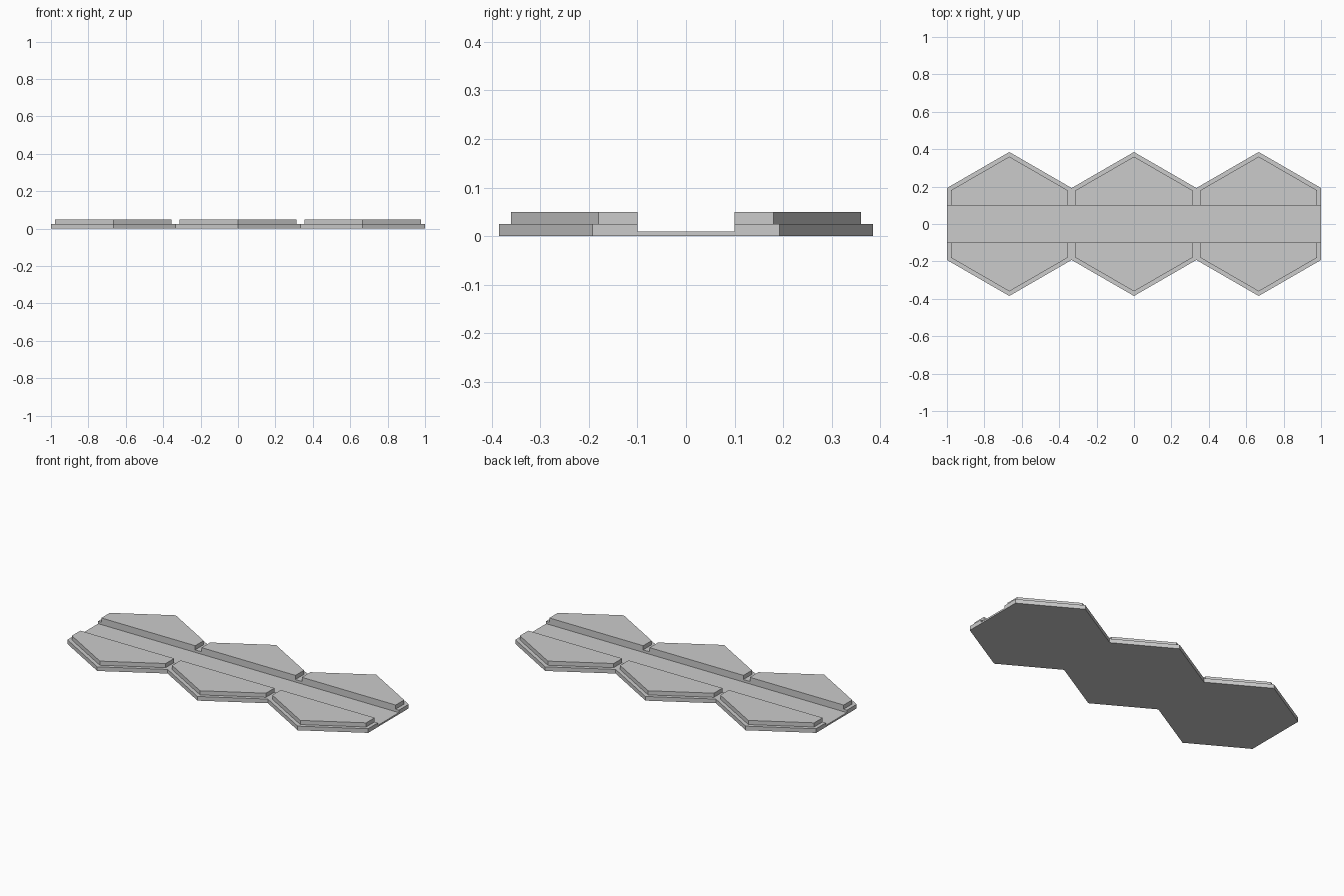
import bpy, bmesh
from math import sqrt

cube = bpy.data.objects.get("Cube")
if cube:
    bpy.data.objects.remove(cube, do_unlink=True)

APOTHEM = 1 / 3        # half the flat-to-flat width of one tile
INSET = 0.312          # the same for the raised slabs
HALF_GROOVE = 0.1
FLOOR, LEDGE, TOP = 0.01, 0.025, 0.05
CENTRES = [i * 2 * APOTHEM for i in (-1, 0, 1)]

grey = bpy.data.materials.new("stone grey")
grey.use_nodes = True
colour = (0.6, 0.6, 0.6, 1)
grey.diffuse_color = colour
grey.node_tree.nodes["Principled BSDF"].inputs["Base Color"].default_value = colour


def prism(name, outline, z0, z1):
    """Extrude a flat outline upward into a solid."""
    bm = bmesh.new()
    face = bm.faces.new([bm.verts.new((x, y, z0)) for x, y in outline])
    top = bmesh.ops.extrude_face_region(bm, geom=[face])["geom"]
    verts = [v for v in top if isinstance(v, bmesh.types.BMVert)]
    bmesh.ops.translate(bm, verts=verts, vec=(0, 0, z1 - z0))
    bmesh.ops.recalc_face_normals(bm, faces=bm.faces)
    mesh = bpy.data.meshes.new(name)
    bm.to_mesh(mesh)
    bm.free()
    mesh.materials.append(grey)
    obj = bpy.data.objects.new(name, mesh)
    bpy.context.collection.objects.link(obj)
    return obj


# Base plate: three joined hexagons as one outline
shoulder, peak = APOTHEM / sqrt(3), 2 * APOTHEM / sqrt(3)
back = [(-1, shoulder)]
for cx in CENTRES:
    back += [(cx, peak), (cx + APOTHEM, shoulder)]
front = [(x, -y) for x, y in reversed(back)]
base = prism("base_plate", back + front, 0, LEDGE)

# Straight channel cut along the base
g = HALF_GROOVE
cutter = prism("channel_cutter", [(-2, -g), (2, -g), (2, g), (-2, g)], FLOOR, 1)
cutter.hide_render = True
cut = base.modifiers.new("channel", 'BOOLEAN')
cut.operation, cut.solver, cut.object = 'DIFFERENCE', 'EXACT', cutter
bpy.context.view_layer.objects.active = base
bpy.ops.object.modifier_apply(modifier=cut.name)
bpy.data.objects.remove(cutter, do_unlink=True)

# Raised half-hexagon slabs on both sides of the channel
shoulder, peak = INSET / sqrt(3), 2 * INSET / sqrt(3)
for label, cx in zip(("right", "middle", "left"), CENTRES):
    for side, s in (("back", 1), ("front", -1)):
        half = [(-INSET, g), (INSET, g), (INSET, shoulder), (0, peak), (-INSET, shoulder)]
        prism(f"{label}_{side}_slab", [(cx + x, s * y) for x, y in half], LEDGE, TOP)
